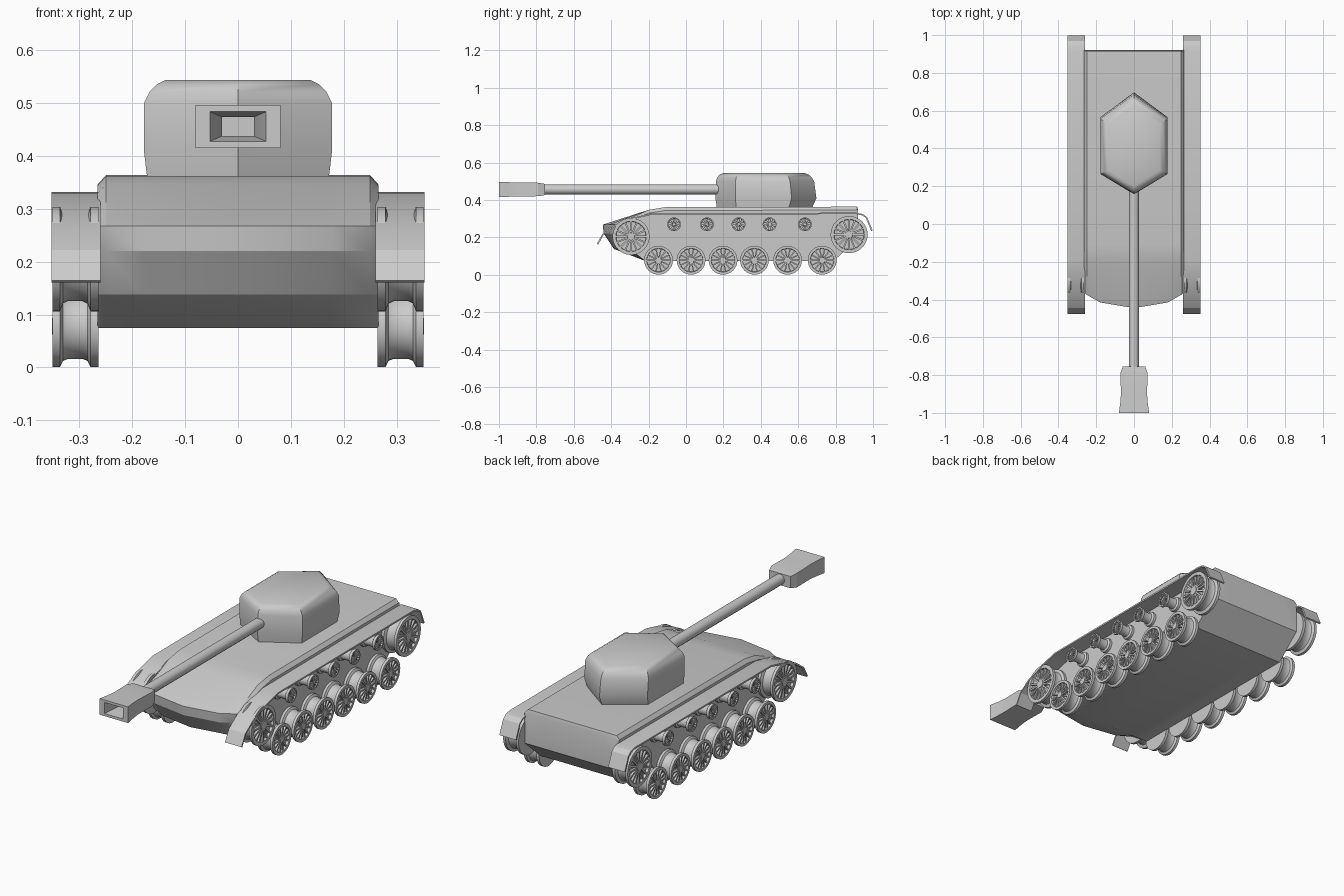
import bpy, bmesh, math
from mathutils import Matrix, Vector

if "Cube" in bpy.data.objects:
    bpy.data.objects.remove(bpy.data.objects["Cube"])


def finish(name, bm, angle=None, mirror=False):
    bmesh.ops.recalc_face_normals(bm, faces=bm.faces)
    me = bpy.data.meshes.new(name)
    bm.to_mesh(me)
    bm.free()
    ob = bpy.data.objects.new(name, me)
    bpy.context.collection.objects.link(ob)
    if mirror:
        m = ob.modifiers.new("mirror", 'MIRROR')
        m.use_mirror_merge = False
    if angle:
        bpy.ops.object.select_all(action='DESELECT')
        ob.select_set(True)
        bpy.context.view_layer.objects.active = ob
        bpy.ops.object.shade_smooth_by_angle(angle=math.radians(angle))
    return ob


def loft(bm, rings):
    """Join closed rings of equal length and cap both ends."""
    vs = [[bm.verts.new(p) for p in r] for r in rings]
    n = len(vs[0])
    for a, b in zip(vs, vs[1:]):
        for i in range(n):
            j = (i + 1) % n
            bm.faces.new((a[i], a[j], b[j], b[i]))
    bm.faces.new(vs[0])
    bm.faces.new(vs[-1])


# Hull: side profile swept across the width, nose swept back at the sides
nose = [(-0.11, 0.362), (-0.20, 0.347), (-0.445, 0.268), (-0.44, 0.22),
        (-0.385, 0.138), (-0.22, 0.075)]
tail = [(0.79, 0.075), (0.92, 0.19), (0.92, 0.345), (0.915, 0.364)]
stations = [(-0.266, 0.085), (-0.25, 0.07), (-0.18, 0.03), (0, 0),
            (0.18, 0.03), (0.25, 0.07), (0.266, 0.085)]
rings = []
for x, back in stations:
    low = 0.018 if abs(x) > 0.26 else 0
    ring = []
    for i, (y, z) in enumerate(nose):
        ring.append((x, y + (back if 2 <= i <= 4 else 0), z - (low if i < 2 else 0)))
    for i, (y, z) in enumerate(tail):
        ring.append((x, y, z - (low if i == 3 else 0)))
    rings.append(ring)
bm = bmesh.new()
loft(bm, rings)
finish("hull", bm, 25)

# Fenders: bent strips with mud flaps at both ends
path = [(-0.477, 0.165), (-0.445, 0.222), (-0.38, 0.268), (-0.28, 0.306),
        (-0.18, 0.33), (0.91, 0.332), (0.945, 0.325), (0.968, 0.308), (0.998, 0.237)]
rings = []
for i, (y, z) in enumerate(path):
    a, b = path[max(i - 1, 0)], path[min(i + 1, len(path) - 1)]
    t = Vector((b[0] - a[0], b[1] - a[1])).normalized() * 0.008
    dy, dz = t.y, -t.x
    rings.append([(0.26, y, z), (0.353, y, z), (0.353, y + dy, z + dz), (0.26, y + dy, z + dz)])
bm = bmesh.new()
loft(bm, rings)
finish("fender", bm, 25, True)

# Turret: stretched six-sided body with rounded roof edge
rings = []
for z, hw, front, rear in [(0.36, 0.172, 0.165, 0.675), (0.41, 0.178, 0.157, 0.697),
                           (0.50, 0.178, 0.16, 0.685), (0.522, 0.167, 0.168, 0.672),
                           (0.536, 0.153, 0.18, 0.655), (0.544, 0.137, 0.20, 0.633)]:
    ya = front + (rear - front) * 0.2
    yb = front + (rear - front) * 0.755
    rings.append([(0, front, z), (hw, ya, z), (hw, yb, z), (0, rear, z), (-hw, yb, z), (-hw, ya, z)])
bm = bmesh.new()
loft(bm, rings)
finish("turret", bm, 35)

# Gun barrel
GZ = 0.456


def tube(name, r, y0, y1, sides=12):
    bm = bmesh.new()
    bmesh.ops.create_cone(bm, cap_ends=True, segments=sides, radius1=r, radius2=r, depth=y1 - y0,
                          matrix=Matrix.Translation((0, (y0 + y1) / 2, GZ)) @ Matrix.Rotation(math.pi / 2, 4, 'X'))
    finish(name, bm, 40)


tube("gun_barrel", 0.027, -0.77, 0.2)

# Muzzle brake: flared box with a tapering opening
rings = []
for y, hw, hh in [(-0.755, 0.06, 0.03), (-0.79, 0.072, 0.036), (-0.90, 0.069, 0.037), (-0.95, 0.073, 0.039),
                  (-1.0, 0.08, 0.041), (-1.0, 0.053, 0.028), (-0.90, 0.03, 0.018), (-0.80, 0.03, 0.018)]:
    rings.append([(-hw, y, GZ - hh), (hw, y, GZ - hh), (hw, y, GZ + hh), (-hw, y, GZ + hh)])
bm = bmesh.new()
loft(bm, rings)
finish("muzzle_brake", bm, 20)


# Wheels: twin flanged discs on a drum, spoked outer face
def wheel(name, cy, cz, R, spokes=14, waist=0.8, seg=32):
    prof = [(0.264, 0.02), (0.264, 1), (0.279, 1), (0.285, waist + 0.05), (0.295, waist),
            (0.322, waist), (0.331, waist + 0.05), (0.337, 1), (0.351, 1), (0.351, 0.82),
            (0.338, 0.8), (0.338, 0.24), (0.352, 0.2), (0.352, 0.02)]
    rings = []
    for x, f in prof:
        rings.append([(x, cy + R * f * math.cos(2 * math.pi * k / seg),
                       cz + R * f * math.sin(2 * math.pi * k / seg)) for k in range(seg)])
    bm = bmesh.new()
    loft(bm, rings)
    for k in range(spokes):
        m = (Matrix.Translation((0.343, cy, cz)) @ Matrix.Rotation(2 * math.pi * k / spokes, 4, 'X')
             @ Matrix.Translation((0, 0.52 * R, 0)) @ Matrix.Diagonal((0.012, 0.64 * R, 0.09 * R, 1)))
        bmesh.ops.create_cube(bm, size=1, matrix=m)
    finish(name, bm, 35, True)


for i, y in enumerate([-0.147, 0.027, 0.198, 0.366, 0.543, 0.728]):
    wheel(f"road_wheel_{i + 1}", y, 0.078, 0.077)
for i, y in enumerate([-0.064, 0.112, 0.281, 0.447, 0.636]):
    wheel(f"return_roller_{i + 1}", y, 0.27, 0.037, waist=0.7)
wheel("front_idler", -0.294, 0.205, 0.099, 16)
wheel("rear_sprocket", 0.872, 0.215, 0.099, 16)
